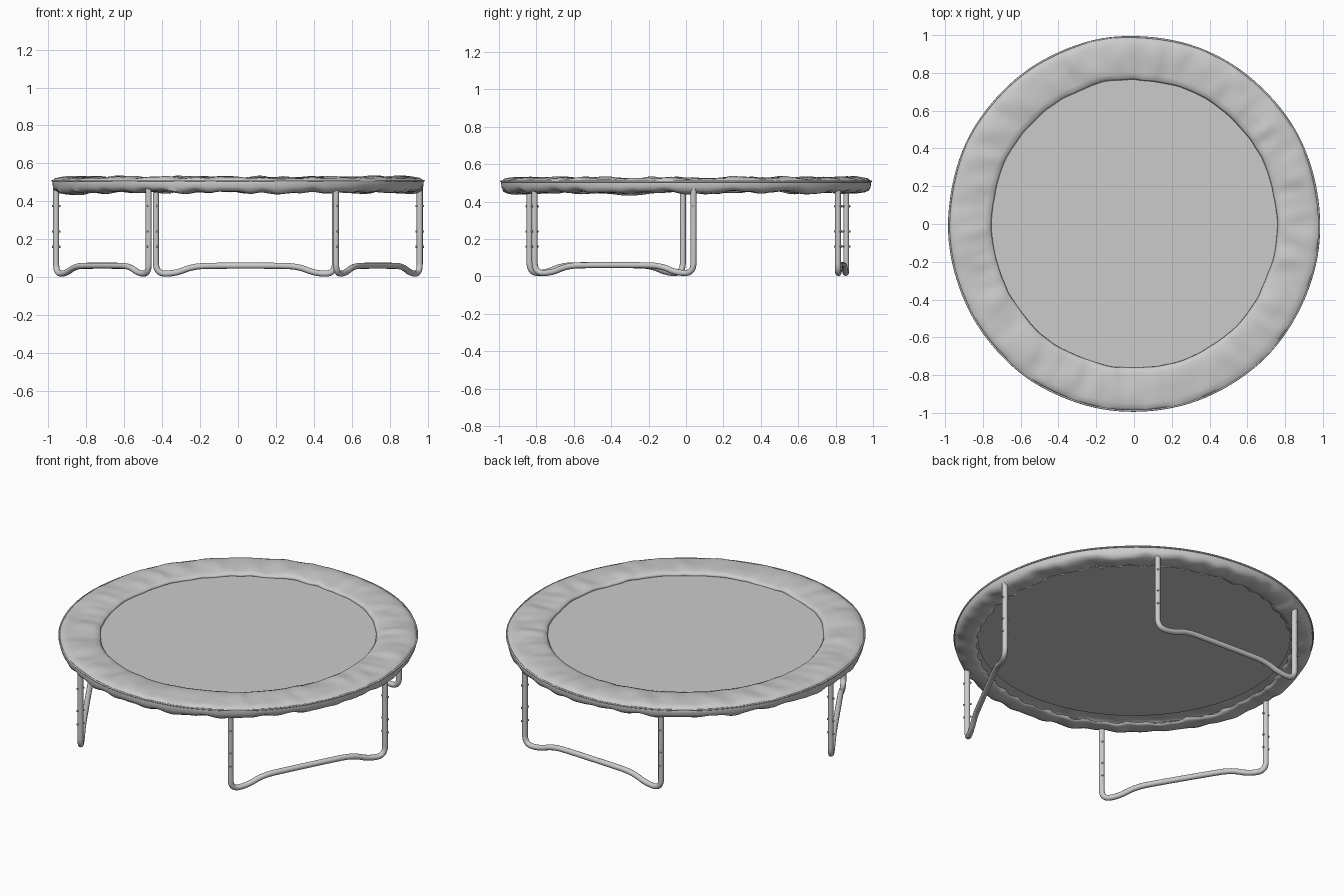
import bpy, bmesh, math
from mathutils import Vector, noise

if "Cube" in bpy.data.objects:
    bpy.data.objects.remove(bpy.data.objects["Cube"])

TUBE = 0.016


def mesh_object(name, bm, angle=50):
    bmesh.ops.recalc_face_normals(bm, faces=bm.faces)
    me = bpy.data.meshes.new(name)
    bm.to_mesh(me)
    bm.free()
    ob = bpy.data.objects.new(name, me)
    bpy.context.collection.objects.link(ob)
    bpy.ops.object.select_all(action='DESELECT')
    ob.select_set(True)
    bpy.context.view_layer.objects.active = ob
    bpy.ops.object.shade_smooth_by_angle(angle=math.radians(angle))
    return ob


def sweep(name, profile, segs, warp=None, closed=False):
    """Turn an (r, z) profile around z, with optional warp(i, a, r, z)."""
    bm = bmesh.new()
    rings = []
    for k in range(segs):
        a = 2 * math.pi * k / segs
        ring = []
        for i, (r, z) in enumerate(profile):
            if warp:
                r, z = warp(i, a, r, z)
            ring.append(bm.verts.new((r * math.cos(a), r * math.sin(a) * 1.01, z)))
        rings.append(ring)
    n = len(profile)
    for k in range(segs):
        p, q = rings[k], rings[(k + 1) % segs]
        for i in range(n if closed else n - 1):
            j = (i + 1) % n
            bm.faces.new((p[i], q[i], q[j], p[j]))
    return mesh_object(name, bm)


# Padded cover: wrinkled top, rounded rim, skirt tucked under to a scalloped edge
cover = [(0.757, 0.507), (0.765, 0.518), (0.79, 0.524), (0.82, 0.527), (0.85, 0.529),
         (0.88, 0.529), (0.91, 0.528), (0.94, 0.526), (0.965, 0.521), (0.979, 0.511),
         (0.98, 0.495), (0.978, 0.478), (0.97, 0.464), (0.95, 0.454), (0.92, 0.45),
         (0.885, 0.45), (0.85, 0.456)]


def wrinkle(i, a, r, z):
    d = Vector((math.cos(a), math.sin(a), 0))
    broad = noise.noise(d * 3 + Vector((5, 2, 1.5)))
    fold = noise.noise(d * 11 + Vector((0, 0, r * 6)))
    if i < 9:
        w = min(1, 0.3 + i * 0.25) if i < 7 else 0.6
        z += w * (0.012 * fold + 0.008 * broad)
        if i < 2:
            r += 0.008 * broad + 0.004 * fold
    elif i < 12:
        r += 0.004 * broad
        z += 0.004 * broad
    else:
        z += 0.014 * fold + 0.012 * broad - 0.002
    if i == len(cover) - 1:
        r += 0.014 * abs(math.sin(24 * a))
    return r, z


pad = sweep("padded_cover", cover, 288, wrinkle)
sol = pad.modifiers.new("thickness", 'SOLIDIFY')
sol.thickness = 0.005
sol.offset = -1


def circle(r, z, rad, n=8):
    return [(r + rad * math.cos(2 * math.pi * i / n), z + rad * math.sin(2 * math.pi * i / n))
            for i in range(n)]


# Piping along the rim and the steel ring under the cover
sweep("rim_piping", circle(0.981, 0.508, 0.005), 144,
      lambda i, a, r, z: (r + 0.004 * noise.noise(Vector((math.cos(a), math.sin(a), 0)) * 3
                                                   + Vector((5, 2, 1.5))), z), True)
sweep("frame_ring", circle(0.95, 0.488, TUBE), 96, None, True)

# Jumping mat
bm = bmesh.new()
bmesh.ops.create_cone(bm, cap_ends=True, segments=96, radius1=0.86, radius2=0.86, depth=0.006)
bmesh.ops.translate(bm, verts=bm.verts, vec=(0, 0, 0.502))
mesh_object("jumping_mat", bm, 30)


def leg(name, a0, a1, radius=0.96):
    p0, p1 = [Vector((radius * math.cos(math.radians(a)), radius * math.sin(math.radians(a)), 0))
              for a in (a0, a1)]
    length = (p1 - p0).length
    along = (p1 - p0).normalized()
    half = [(0, 0.47), (0, 0.13), (0, 0.018), (0.10, 0.018), (0.2, 0.058), (0.34, 0.06)]
    path = half + [(length - s, z) for s, z in reversed(half)]
    # Bent tube
    cu = bpy.data.curves.new(name, 'CURVE')
    cu.dimensions = '3D'
    cu.bevel_depth = TUBE
    cu.bevel_resolution = 4
    cu.use_fill_caps = True
    sp = cu.splines.new('NURBS')
    sp.points.add(len(path) - 1)
    for pt, (s, z) in zip(sp.points, path):
        c = p0 + along * s
        pt.co = (c.x, c.y, z, 1)
    sp.order_u = 3
    sp.use_endpoint_u = True
    sp.resolution_u = 8
    ob = bpy.data.objects.new(name, cu)
    bpy.context.collection.objects.link(ob)
    # Bolts through the uprights
    bm = bmesh.new()
    for p in (p0, p1):
        rot = p.to_track_quat('Z', 'Y').to_matrix().to_4x4()
        for z in (0.16, 0.24, 0.375):
            rot.translation = (p.x, p.y, z)
            bmesh.ops.create_cone(bm, cap_ends=True, segments=8, radius1=0.006,
                                  radius2=0.006, depth=0.044, matrix=rot)
    mesh_object(name + "_bolts", bm, 30)


leg("back_leg", 57.8, 116.8)
leg("left_leg", 181, 240.6)
leg("right_leg", 302.6, 362.4)
